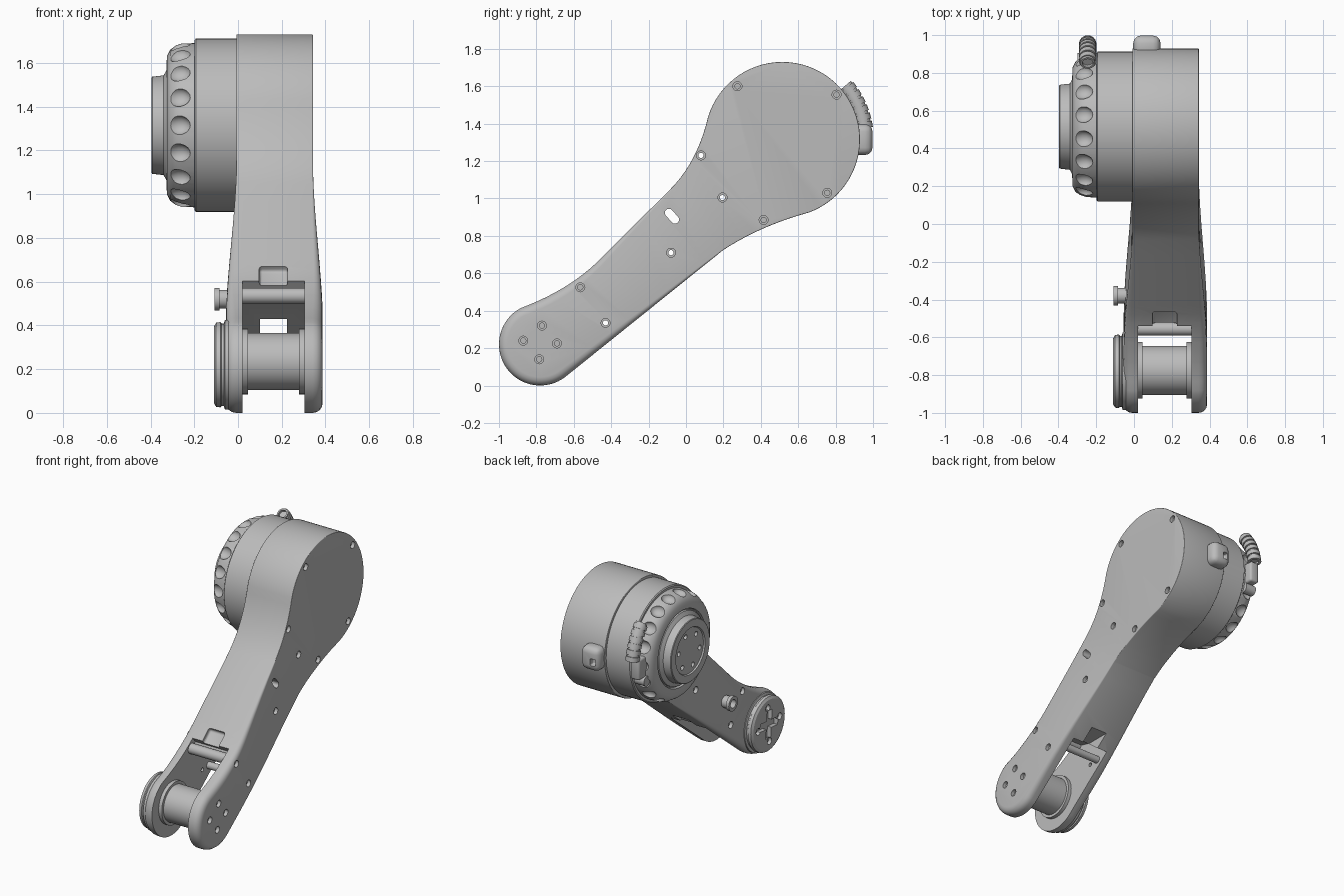
import bpy, bmesh, math
from mathutils import Vector, Matrix

old = bpy.data.objects.get("Cube")
if old:
    bpy.data.objects.remove(old, do_unlink=True)

grey = bpy.data.materials.new("plain_grey")
grey.use_nodes = True
grey.diffuse_color = (0.5, 0.5, 0.5, 1)
grey.node_tree.nodes["Principled BSDF"].inputs["Base Color"].default_value = (0.5, 0.5, 0.5, 1)

BIG, BIG_R = Vector((0.515, 1.315)), 0.415      # shoulder centre in (y, z)
SMALL, SMALL_R = Vector((-0.78, 0.22)), 0.22    # wrist centre in (y, z)
ALONG = (BIG - SMALL).normalized()
ACROSS = Vector((-ALONG.y, ALONG.x))


def finish(name, bm):
    bmesh.ops.recalc_face_normals(bm, faces=bm.faces)
    mesh = bpy.data.meshes.new(name)
    bm.to_mesh(mesh)
    bm.free()
    mesh.materials.append(grey)
    ob = bpy.data.objects.new(name, mesh)
    bpy.context.collection.objects.link(ob)
    return ob


def smooth(ob, angle=30):
    bpy.ops.object.select_all(action='DESELECT')
    ob.select_set(True)
    bpy.context.view_layer.objects.active = ob
    bpy.ops.object.shade_smooth_by_angle(angle=math.radians(angle))
    return ob


def lathe(name, profile, centre, steps=32):
    """Turn (x, radius) points about an x axis through centre (y, z)."""
    bm = bmesh.new()
    vs = [bm.verts.new((x, 0, r)) for x, r in profile]
    es = [bm.edges.new(p) for p in zip(vs, vs[1:])]
    bmesh.ops.spin(bm, geom=vs + es, cent=(0, 0, 0), axis=(1, 0, 0),
                   angle=math.tau, steps=steps, use_merge=True)
    bmesh.ops.remove_doubles(bm, verts=bm.verts, dist=1e-5)
    bmesh.ops.translate(bm, verts=bm.verts, vec=(0, centre[0], centre[1]))
    return finish(name, bm)


def rod(name, x0, x1, r, centre, steps=32):
    return lathe(name, [(x0, 0), (x0, r), (x1, r), (x1, 0)], centre, steps)


def loft(rings):
    """Closed solid through equal rings of 3D points."""
    bm = bmesh.new()
    rows = [[bm.verts.new(p) for p in ring] for ring in rings]
    for a, b in zip(rows, rows[1:]):
        for i in range(len(a)):
            bm.faces.new((a[i - 1], a[i], b[i], b[i - 1]))
    bm.faces.new(rows[0])
    bm.faces.new(rows[-1])
    return bm


def prism(name, outline, x0, x1):
    return finish(name, loft([[(x, *p) for p in outline] for x in (x0, x1)]))


def box(name, centre, size, tilt=0.0, bevel=0.0):
    bm = bmesh.new()
    bmesh.ops.create_cube(bm, size=1, matrix=Matrix.Translation(centre)
                          @ Matrix.Rotation(tilt, 4, 'X') @ Matrix.Diagonal((*size, 1)))
    if bevel:
        bmesh.ops.bevel(bm, geom=bm.edges[:], offset=bevel, segments=3,
                        affect='EDGES', profile=0.5)
    return finish(name, bm)


def volume(mesh):
    bm = bmesh.new()
    bm.from_mesh(mesh)
    v = abs(bm.calc_volume())
    bm.free()
    return v


def carve(ob, cutters):
    """Cut one cutter at a time, keeping only cuts that leave a sound solid."""
    for c in cutters:
        c.hide_render = True
        m = ob.modifiers.new("cut", 'BOOLEAN')
        m.operation, m.solver, m.object = 'DIFFERENCE', 'EXACT', c
        bpy.context.view_layer.update()
        mesh = bpy.data.meshes.new_from_object(
            ob.evaluated_get(bpy.context.evaluated_depsgraph_get()))
        ob.modifiers.clear()
        if volume(mesh) > 0.6 * volume(ob.data):
            ob.data = mesh
        bpy.data.objects.remove(c, do_unlink=True)
    return smooth(ob)


def arc(c, r, a0, a1, n):
    angles = [math.radians(a0 + (a1 - a0) * i / n) for i in range(n + 1)]
    return [c + r * Vector((math.cos(a), math.sin(a))) for a in angles]


def bend(a, b, c, n=10):
    a, b, c = Vector(a), Vector(b), Vector(c)
    return [a * (1 - t) ** 2 + b * 2 * t * (1 - t) + c * t * t for t in (i / n for i in range(n + 1))]


def arm_pt(s, t):
    return SMALL + ALONG * s + ACROSS * t


def reach(p):
    """0 at the wrist, 1 at the shoulder."""
    return min(1, max(0, (Vector(p) - SMALL).dot(ALONG) - 0.2))


def side_x(p, positive):
    """Outer face of the arm: slightly wider toward the wrist."""
    k = reach(p)
    k = k * k * (3 - 2 * k)
    return 0.387 - 0.044 * k if positive else -0.055 + 0.047 * k


# Arm body: tapered outline with a rounder rim near the wrist
big_arc = arc(BIG, BIG_R, -70, 163, 48)
small_arc = arc(SMALL, SMALL_R, 118, 308, 32)
outline = (big_arc[:-1] + bend(big_arc[-1], (0.06, 1.19), (-0.09, 1.043))
           + bend((-0.48, 0.655), (-0.64, 0.505), small_arc[0])[:-1]
           + small_arc + bend((0.2, 0.725), (0.4, 0.855), big_arc[0])[:-1])


def rim_ring(angle, positive):
    ring = []
    for i, p in enumerate(outline):
        run = (outline[(i + 1) % len(outline)] - outline[i - 1]).normalized()
        d = 0.045 * max(0.1, 1 - reach(p))
        q = p + Vector((-run.y, run.x)) * d * (1 - math.cos(angle))
        depth = d * (1 - math.sin(angle))
        ring.append((1 - depth if positive else depth, q.x, q.y))
    return ring


turns = [math.pi / 2 * i / 4 for i in range(5)]
bm = loft([rim_ring(a, False) for a in reversed(turns)] + [rim_ring(a, True) for a in turns])
for i in range(9):
    bmesh.ops.bisect_plane(bm, geom=bm.verts[:] + bm.edges[:] + bm.faces[:],
                           plane_co=(0, *arm_pt(0.203 + i * 0.125, 0)), plane_no=(0, *ALONG))
for v in bm.verts:
    right = v.co.x > 0.5
    v.co.x = side_x(v.co.yz, right) + (v.co.x - 1 if right else v.co.x)
arm = finish("arm_body", bm)

# Fork slot, window, shallow tab recess, oblong hole and screw holes
slot = [arm_pt(*p) for p in ((-0.4, 0.5), (0.43, 0.5), (0.43, 0.09), (0.39, 0.07), (0.44, 0.0), (0.52, -0.4), (-0.4, -0.4))]
cuts = [prism("slot_cutter", slot, 0.02, 0.305),
        box("window_cutter", (0.162, -0.35, 0.36), (0.125, 0.7, 0.14)),
        box("tab_cutter", (0.162, *arm_pt(0.45, 0.15)), (0.13, 0.16, 0.08), math.atan2(ALONG.y, ALONG.x), 0.015)]
oblong_c, oblong_d = Vector((-0.075, 0.905)), Vector((0.016, -0.018))
tilt = math.degrees(math.atan2(oblong_d.y, oblong_d.x))
cuts.append(prism("oblong_cutter", arc(oblong_c + oblong_d, 0.022, tilt - 90, tilt + 90, 8)
                  + arc(oblong_c - oblong_d, 0.022, tilt + 90, tilt + 270, 8), -0.3, 0.6))
through = [(0.08, 1.23), (0.195, 1.005), (-0.08, 0.71), (-0.565, 0.525), (-0.43, 0.335)]
blind = [(0.275, 1.6), (0.805, 1.555), (0.755, 1.03), (0.415, 0.885)]
wrist_bolts = [(-0.77, 0.32), (-0.87, 0.24), (-0.69, 0.225), (-0.785, 0.14)]
for p in through + blind + wrist_bolts:
    x = side_x(p, True) - 0.025
    low = side_x(p, False) + 0.025
    if p in through:
        end = [(low, 0.014), (low, 0.024), (-0.3, 0.024), (-0.3, 0)]
    else:
        end = [(x - 0.02, 0.014), (x - 0.02, 0)]
    cuts.append(lathe("hole_cutter", [(0.6, 0), (0.6, 0.024), (x, 0.024), (x, 0.014)] + end, p, 20))
carve(arm, cuts)

# Fork axle and crossbars
smooth(lathe("axle_spool", [(0.01, 0), (0.01, 0.15), (0.045, 0.15), (0.045, 0.13), (0.278, 0.13),
                            (0.278, 0.15), (0.315, 0.15), (0.315, 0)], (-0.775, 0.235), 48))
smooth(rod("upper_crossbar", 0.01, 0.315, 0.036, (-0.555, 0.535)))
smooth(rod("lower_crossbar", 0.01, 0.315, 0.025, arm_pt(0.40, -0.18)))

# Wrist cap with a cross opening and four bolt holes
cap = lathe("wrist_cap", [(-0.03, 0), (-0.03, 0.205), (-0.06, 0.205), (-0.065, 0.188), (-0.075, 0.188),
                          (-0.08, 0.195), (-0.1, 0.192), (-0.11, 0.175), (-0.11, 0)], SMALL, 56)
cap_cuts = [rod("bolt_cutter", -0.2, -0.085, 0.024, SMALL + (Vector(p) - Vector((-0.78, 0.23))) * 1.35, 16)
            for p in wrist_bolts]
for k in (0, 1):
    cap_cuts.append(box("cross_cutter", (-0.13, *SMALL), (0.1, 0.2, 0.055), math.radians(5 + 90 * k)))
carve(cap, cap_cuts)

# Hollow peg beside the fork
smooth(lathe("side_peg", [(-0.02, 0), (-0.02, 0.042), (-0.085, 0.042), (-0.085, 0.052), (-0.108, 0.052),
                          (-0.108, 0.03), (-0.05, 0.03), (-0.05, 0)], (-0.38, 0.52)))

# Motor housing, scalloped ring and output hub
smooth(lathe("motor_housing", [(0.03, 0), (0.03, 0.397), (-0.192, 0.397), (-0.198, 0.39), (-0.198, 0)], BIG, 96))
ring = lathe("scalloped_ring", [(-0.15, 0), (-0.15, 0.376), (-0.255, 0.374), (-0.285, 0.364), (-0.31, 0.345),
                                (-0.325, 0.315), (-0.327, 0.27), (-0.31, 0.265), (-0.31, 0)], BIG, 96)
bm = bmesh.new()
for a in arc(Vector((0, 0)), 1, 0, 340, 17):
    turn = Matrix.Rotation(math.atan2(a.y, a.x), 4, 'X')
    bmesh.ops.create_uvsphere(bm, u_segments=16, v_segments=10, radius=1,
                              matrix=Matrix.Translation((-0.272, *BIG)) @ turn
                              @ Matrix.Translation((0, 0.375, 0)) @ Matrix.Diagonal((0.054, 0.038, 0.044, 1)))
carve(ring, [finish("scallop_cutter", bm)])
hub = lathe("output_hub", [(-0.28, 0), (-0.28, 0.262), (-0.325, 0.256), (-0.34, 0.228), (-0.392, 0.222),
                           (-0.396, 0.217), (-0.396, 0.165), (-0.386, 0.16), (-0.386, 0)], BIG, 72)
carve(hub, [rod("hub_bolt_cutter", -0.5, -0.36, 0.017, p, 16) for p in arc(BIG, 0.12, 10, 310, 5)])

# Cable lug on the back of the shoulder
lug = box("cable_lug", (0.068, 0.94, 1.315), (0.145, 0.115, 0.165), 0, 0.04)
carve(lug, [box("lug_cutter", (0.04, 0.99, 1.3), (0.04, 0.06, 0.05), 0, 0.008)])

# Ribbed hose bent round the motor, with its connector
ribs = []
for i in range(6):
    u = i * 0.042
    ribs += [(u, 0.046), (u + 0.03, 0.046), (u + 0.03, 0.039), (u + 0.042, 0.039)]
hose = lathe("ribbed_hose", [(0.015, 0), (0.015, 0.028), (0, 0.028)] + ribs
             + [(0.252, 0.028), (0.235, 0.028), (0.235, 0)], (0, 0), 24)
for v in hose.data.vertices:
    a, r = math.radians(8) + v.co.x / 0.443, 0.443 + v.co.z
    v.co = (-0.245 + v.co.y, BIG.x + r * math.cos(a), BIG.y + r * math.sin(a))
hose.data.update()
smooth(hose)
smooth(box("hose_connector", (-0.255, 0.895, 1.31), (0.07, 0.1, 0.15), 0, 0.015))
smooth(rod("connector_plug", -0.3, -0.22, 0.036, (0.868, 1.21), 24))
